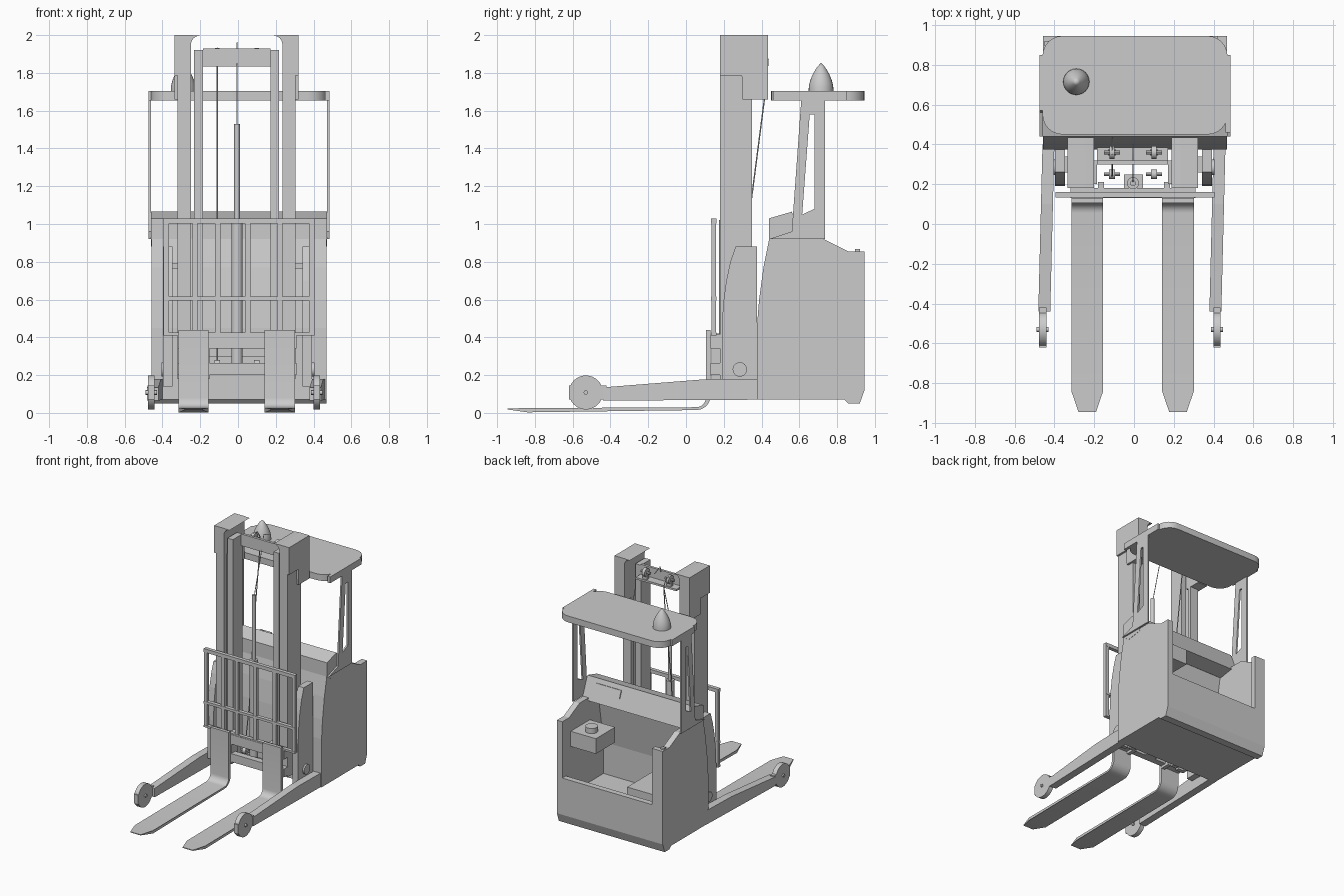
import bpy, bmesh, math
from mathutils import Vector

if "Cube" in bpy.data.objects:
    bpy.data.objects.remove(bpy.data.objects["Cube"])

grey = bpy.data.materials.new("plain_grey")
grey.use_nodes = True
GREY = (0.6, 0.6, 0.6, 1)
grey.diffuse_color = GREY
grey.node_tree.nodes["Principled BSDF"].inputs["Base Color"].default_value = GREY


def finish(name, bm, smooth=False):
    bmesh.ops.recalc_face_normals(bm, faces=bm.faces)
    mesh = bpy.data.meshes.new(name)
    bm.to_mesh(mesh)
    bm.free()
    mesh.materials.append(grey)
    obj = bpy.data.objects.new(name, mesh)
    bpy.context.collection.objects.link(obj)
    if smooth:
        bpy.ops.object.select_all(action='DESELECT')
        obj.select_set(True)
        bpy.context.view_layer.objects.active = obj
        bpy.ops.object.shade_smooth_by_angle(angle=math.radians(35))
    return obj


def prism(name, pts, axis, a, b, smooth=False):
    """Extrude an outline from a to b: axis x takes (y, z), y takes (x, z), z takes (x, y)."""
    place = {'x': lambda u, v, t: (t, u, v),
             'y': lambda u, v, t: (u, t, v),
             'z': lambda u, v, t: (u, v, t)}[axis]
    bm = bmesh.new()
    lo = [bm.verts.new(place(u, v, a)) for u, v in pts]
    hi = [bm.verts.new(place(u, v, b)) for u, v in pts]
    bm.faces.new(lo)
    bm.faces.new(hi)
    for i in range(len(pts)):
        j = (i + 1) % len(pts)
        bm.faces.new((lo[i], lo[j], hi[j], hi[i]))
    return finish(name, bm, smooth)


def box(name, x, y, z):
    return prism(name, [(x[0], y[0]), (x[1], y[0]), (x[1], y[1]), (x[0], y[1])], 'z', *z)


def disc(name, centre, r, axis, a, b, n=24):
    pts = [(centre[0] + r * math.cos(2 * math.pi * i / n),
            centre[1] + r * math.sin(2 * math.pi * i / n)) for i in range(n)]
    return prism(name, pts, axis, a, b, True)


def tube(name, pts, r):
    curve = bpy.data.curves.new(name, 'CURVE')
    curve.dimensions = '3D'
    curve.bevel_depth = r
    curve.bevel_resolution = 1
    spline = curve.splines.new('POLY')
    spline.points.add(len(pts) - 1)
    for p, co in zip(spline.points, pts):
        p.co = (*co, 1)
    curve.materials.append(grey)
    obj = bpy.data.objects.new(name, curve)
    bpy.context.collection.objects.link(obj)


def arc(cx, cy, r, start, end, n=6):
    return [(cx + r * math.cos(math.radians(start + (end - start) * i / n)),
             cy + r * math.sin(math.radians(start + (end - start) * i / n))) for i in range(n + 1)]


def span(s, a, b, mid=0):
    """Mirror an x range to the chosen side of a centre line."""
    return tuple(sorted((mid + s * a, mid + s * b)))


SIDES = (("left", 1), ("right", -1))
CAB = 0.005     # centre line of the cab
MAST = -0.007   # centre line of the mast and forks

# Chassis: tub with front wall, floor and low back wall, closed by side walls
front = [(0.375, 0.07), (0.375, 0.45), (0.387, 0.6), (0.41, 0.77), (0.44, 0.92)]
rear = [(0.945, 0.12), (0.92, 0.05), (0.86, 0.05), (0.84, 0.07)]
prism("cab_tub", front + [(0.5, 0.92), (0.43, 0.5), (0.43, 0.25), (0.9, 0.25),
                          (0.9, 0.41), (0.945, 0.41)] + rear, 'x', -0.42, 0.42)
for side, s in SIDES:
    prism(side + "_cab_wall", front + [(0.73, 0.92), (0.86, 0.855), (0.945, 0.855)] + rear,
          'x', *span(s, 0.415, 0.463, CAB))
box("cab_back_post", (-0.43, -0.365), (0.905, 0.945), (0.38, 0.855))
box("post_button", (-0.45, -0.42), (0.895, 0.92), (0.855, 0.868))

# Dashboard and cab fittings
prism("dashboard", [(0.44, 0.92), (0.44, 1.03), (0.56, 1.065), (0.625, 0.9), (0.5, 0.88)],
      'x', *span(1, -0.465, 0.465, CAB))
prism("dash_display", [(0.57, 1.03), (0.5815, 1.033), (0.605, 0.973), (0.594, 0.97)], 'x', 0.16, 0.38)
box("steering_console", (0.2, 0.42), (0.6, 0.84), (0.62, 0.74))
disc("steering_knob", (0.3, 0.75), 0.045, 'z', 0.74, 0.78)
box("seat_base", (-0.42, -0.06), (0.42, 0.82), (0.25, 0.42))
disc("floor_pedal", (0.25, 0.82), 0.05, 'z', 0.25, 0.265)

# Roof with rounded corners, pillars and beacon
roof = []
for x, y, start in ((0.365, 0.845, 0), (-0.365, 0.845, 90), (-0.365, 0.55, 180), (0.365, 0.55, 270)):
    roof += arc(x + CAB, y, 0.1, start, start + 90)
prism("roof", roof, 'z', 1.655, 1.705, True)
for side, s in SIDES:
    x = span(s, 0.466, 0.479, CAB)
    prism(side + "_pillar_front", [(0.44, 0.92), (0.56, 0.96), (0.61, 1.655), (0.66, 1.655),
                                   (0.655, 1.58), (0.615, 1.05), (0.615, 0.92)], 'x', *x)
    prism(side + "_pillar_back", [(0.615, 0.92), (0.615, 1.05), (0.68, 1.08), (0.68, 1.58), (0.655, 1.58),
                                  (0.66, 1.655), (0.735, 1.655), (0.735, 0.92)], 'x', *x)
    box(side + "_roof_edge", span(s, 0.455, 0.479, CAB), (0.46 if s > 0 else 0.57, 0.85), (1.655, 1.705))

bm = bmesh.new()
rings = 8
profile = [(0.066 * math.cos(math.pi / 2 * i / rings) ** 0.8, 1.705 + 0.148 * i / rings) for i in range(rings)]
verts = [bm.verts.new((r, 0, z)) for r, z in profile + [(0, 1.853)]]
edges = [bm.edges.new(pair) for pair in zip(verts, verts[1:])]
bmesh.ops.spin(bm, geom=verts + edges, axis=(0, 0, 1), cent=(0, 0, 0), angle=2 * math.pi, steps=24)
bmesh.ops.remove_doubles(bm, verts=bm.verts, dist=0.0005)
bmesh.ops.translate(bm, verts=bm.verts, vec=Vector((-0.29, 0.715, 0)))
finish("beacon", bm, True)

# Mast: outer channels, top covers, inner rails
for side, s in SIDES:
    prism(side + "_outer_channel", [(MAST + s * x, y) for x, y in (
        (0.242, 0.18), (0.312, 0.18), (0.312, 0.35), (0.242, 0.35), (0.242, 0.32),
        (0.29, 0.32), (0.29, 0.21), (0.242, 0.21))], 'z', 0.18, 1.785)
    prism(side + "_mast_cover", [(0.18, 1.785), (0.295, 1.785), (0.3, 1.66), (0.435, 1.66),
                                 (0.435, 2.0), (0.18, 2.0)], 'x', *span(s, 0.242, 0.328, MAST))
    prism(side + "_cover_lip", [(MAST + s * x, z) for x, z in [(0.242, 2.0)]
                                + arc(0.195, 1.95, 0.047, 90, 0)], 'y', 0.18, 0.435)
    box(side + "_inner_rail", span(s, 0.178, 0.225, MAST), (0.2, 0.32), (0.18, 1.92))
    # Side guard with its roller hub
    prism(side + "_mast_guard", [(0.19, 0.14), (0.19, 0.45), (0.197, 0.58), (0.213, 0.7), (0.235, 0.8),
                                 (0.262, 0.88), (0.375, 0.88), (0.375, 0.14)], 'x', *span(s, 0.345, 0.395, -0.003))
    disc(side + "_guard_hub", (0.285, 0.23), 0.038, 'x', *span(s, 0.39, 0.405))
    box(side + "_mast_tie", span(s, 0.3, 0.36), (0.26, 0.34), (0.765, 0.79))

# Crossbars with pulleys on a shelf
box("mast_top_bar", (-0.185, 0.172), (0.3, 0.32), (1.835, 1.928))
box("mast_top_shelf", (-0.185, 0.172), (0.32, 0.385), (1.835, 1.85))
box("mast_lower_bar", (-0.185, 0.172), (0.3, 0.335), (0.2, 0.3))
for i, x in enumerate((-0.11, 0.1)):
    disc("top_pulley_%d" % i, (0.36, 1.9), 0.033, 'x', x - 0.012, x + 0.012, 16)
    disc("top_axle_%d" % i, (0.36, 1.9), 0.01, 'x', x - 0.04, x + 0.04, 8)
    box("pulley_bracket_%d" % i, (x - 0.02, x + 0.02), (0.345, 0.375), (1.85, 1.885))
    disc("carriage_roller_%d" % i, (0.25, 0.255), 0.025, 'x', x - 0.015, x + 0.015, 12)
    disc("carriage_roller_pin_%d" % i, (0.25, 0.255), 0.008, 'x', x - 0.04, x + 0.04, 8)

# Lift cylinder and hoses
disc("lift_cylinder", (-0.005, 0.205), 0.03, 'z', 0.2, 1.02)
disc("lift_rod", (-0.005, 0.205), 0.015, 'z', 1.02, 1.53, 16)
box("cylinder_foot", (-0.05, 0.045), (0.165, 0.25), (0.2, 0.22))
tube("hose", [(-0.11, 0.24, 0.26), (-0.11, 0.3, 0.6), (-0.11, 0.345, 1.12), (-0.11, 0.42, 1.7),
              (-0.11, 0.435, 1.87), (-0.11, 0.4, 1.925), (-0.11, 0.35, 1.93)], 0.004)
tube("cable", [(-0.005, 0.205, 1.5), (-0.005, 0.29, 1.8), (-0.005, 0.33, 1.96), (-0.005, 0.4, 1.93)], 0.003)

# Load backrest
for i, x in enumerate((-0.38, -0.228, -0.107, 0.052, 0.222, 0.39)):
    inner = abs(x) < 0.3
    box("backrest_upright_%d" % i, (x - 0.014, x + 0.014), (0.135, 0.16), (0.34 if inner else 0.41, 1.01))
for i, (z0, z1) in enumerate(((1.002, 1.03), (0.595, 0.615), (0.41, 0.425))):
    box("backrest_rail_%d" % i, (-0.394, 0.404), (0.133, 0.162), (z0, z1))

# Fork carriage
for i, z in enumerate(((0.34, 0.415), (0.2, 0.265))):
    box("carriage_bar_%d" % i, (-0.32, 0.31), (0.13, 0.18), z)
for side, s in SIDES:
    box(side + "_carriage_plate", span(s, 0.15, 0.18), (0.135, 0.21), (0.18, 0.42))

# Forks: bent side section, tip narrowed in plan
bend = arc(0.055, 0.09, 0.075, 0, -90)
inner_bend = arc(0.055, 0.08, 0.05, -90, 0)
section = [(0.13, 0.44)] + bend + [(-0.84, 0.003), (-0.945, 0.018), (-0.945, 0.024), (-0.84, 0.025)] \
    + inner_bend + [(0.105, 0.44)]
for side, s in SIDES:
    mid = s * 0.228 - 0.007
    fork = prism(side + "_fork", section, 'x', mid - 0.08, mid + 0.08, True)
    for v in fork.data.vertices:
        if v.co.y < -0.9:
            v.co.x = mid + (v.co.x - mid) * 0.55

# Straddle legs, skewed a little, each with a load wheel
for side, s in SIDES:
    leg = prism(side + "_leg", [(0.4, 0.07), (-0.44, 0.065), (-0.44, 0.135), (0.1, 0.178), (0.4, 0.18)],
                'x', *span(s, 0.4, 0.46))
    for v in leg.data.vertices:
        v.co.x -= 0.021 * (0.4 - v.co.y) / 0.84
    mid = s * 0.438 - 0.021
    disc(side + "_wheel", (-0.53, 0.108), 0.09, 'x', mid - 0.018, mid + 0.018, 32)
    disc(side + "_wheel_axle", (-0.53, 0.108), 0.012, 'x', mid - 0.03, mid + 0.03, 12)
    box(side + "_wheel_bumper", (mid - 0.018, mid + 0.018), (-0.62, -0.42), (0.07, 0.145))
